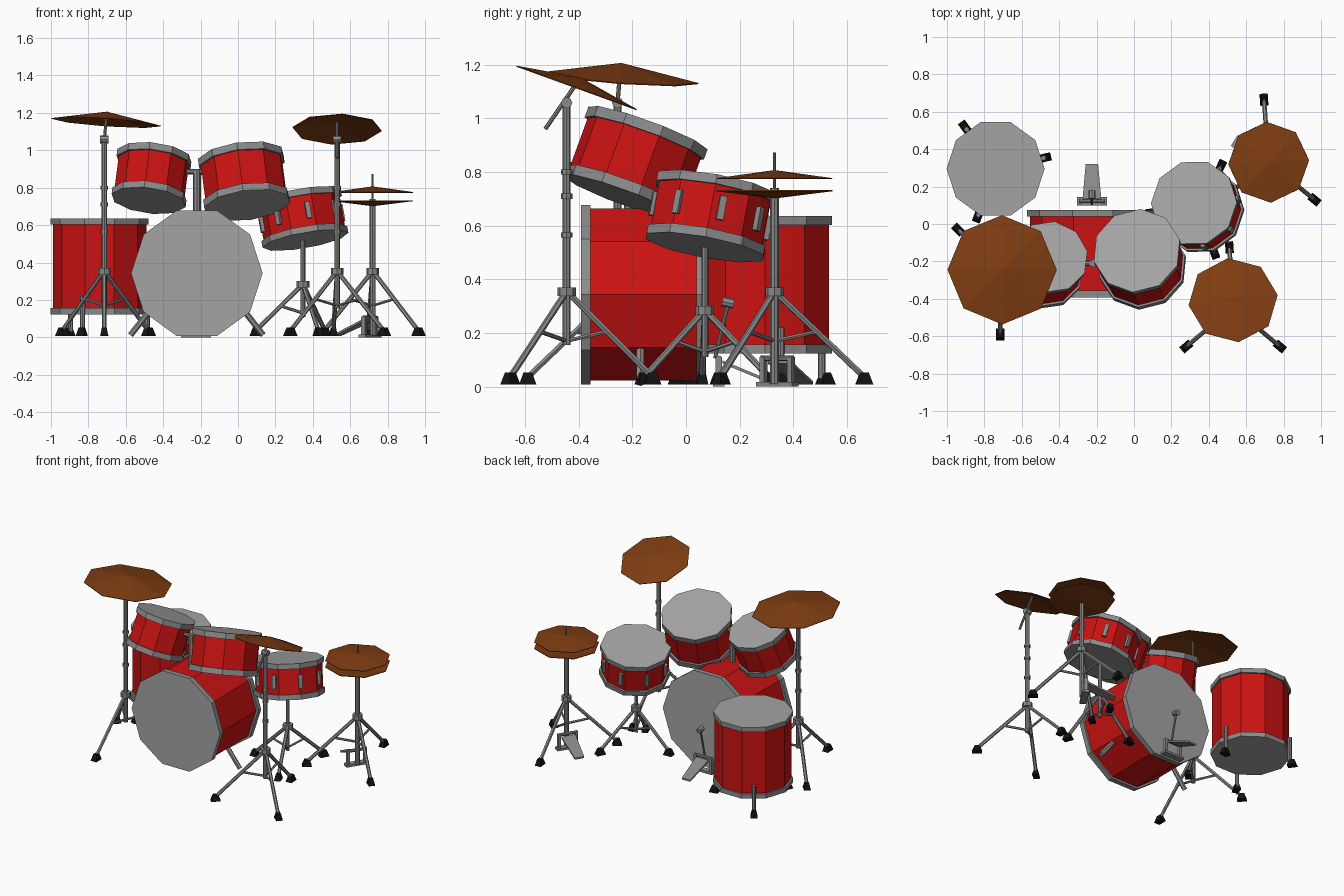
import bpy, bmesh, math
from mathutils import Vector, Matrix

cube = bpy.data.objects.get("Cube")
if cube:
    bpy.data.objects.remove(cube, do_unlink=True)


def material(name, r, g, b):
    m = bpy.data.materials.new(name)
    m.use_nodes = True
    m.diffuse_color = (r, g, b, 1)
    m.node_tree.nodes["Principled BSDF"].inputs["Base Color"].default_value = (r, g, b, 1)
    return m


RED = material("shell red", 0.60, 0.006, 0.006)
HEAD = material("drum head grey", 0.37, 0.37, 0.37)
HOOP = material("hoop grey", 0.26, 0.26, 0.26)
METAL = material("stand metal", 0.25, 0.25, 0.25)
BRONZE = material("cymbal bronze", 0.21, 0.046, 0.006)
BLACK = material("rubber black", 0.006, 0.006, 0.006)


def add(name, verts, faces, mats, matrix=None):
    mesh = bpy.data.meshes.new(name)
    mesh.from_pydata(verts, [], faces)
    for m in mats:
        mesh.materials.append(m)
    ob = bpy.data.objects.new(name, mesh)
    bpy.context.collection.objects.link(ob)
    if matrix:
        ob.matrix_world = matrix
    return ob


def along(p0, axis):
    """Frame at p0 whose local z follows the axis."""
    rot = Vector((0, 0, 1)).rotation_difference(Vector(axis).normalized())
    return Matrix.Translation(p0) @ rot.to_matrix().to_4x4()


def prism(name, p0, p1, r0, r1, n, mat, top_mat=None, phase=0):
    """N-sided tube from p0 to p1; the end cap at p1 may have its own colour."""
    p0, p1 = Vector(p0), Vector(p1)
    h = (p1 - p0).length
    verts = [(r * math.cos(phase + 2 * math.pi * i / n), r * math.sin(phase + 2 * math.pi * i / n), z)
             for r, z in ((r0, 0), (r1, h)) for i in range(n)]
    faces = [(i, (i + 1) % n, n + (i + 1) % n, n + i) for i in range(n)]
    faces += [tuple(reversed(range(n))), tuple(range(n, 2 * n))]
    ob = add(name, verts, faces, [mat, top_mat or mat], along(p0, p1 - p0))
    ob.data.polygons[-1].material_index = 1
    return ob


def tube(name, p0, p1, r=0.012, n=8):
    return prism(name, p0, p1, r, r, n, METAL)


def box(name, matrix, bottom, top, z0, z1, mat=METAL):
    """Block with separate bottom and top half-sizes."""
    v = [(sx * hx, sy * hy, z) for (hx, hy), z in ((bottom, z0), (top, z1))
         for sx, sy in ((-1, -1), (1, -1), (1, 1), (-1, 1))]
    f = [(3, 2, 1, 0), (4, 5, 6, 7)] + [(i, (i + 1) % 4, 4 + (i + 1) % 4, 4 + i) for i in range(4)]
    return add(name, v, f, [mat], matrix)


def drum(name, end, axis, height, r, hoop=0.035, phase=0.0, inset=0.012):
    """Ten-sided drum hanging below its playing head, with hoops and two heads."""
    end, ax = Vector(end), Vector(axis).normalized()
    far = end - ax * height
    ph = math.radians(phase)
    prism(name + "_shell", far + ax * hoop * 0.5, end - ax * hoop * 0.5, r - inset, r - inset, 10, RED, phase=ph)
    prism(name + "_top_hoop", end - ax * hoop, end, r, r, 10, HOOP, HEAD, ph)
    low = prism(name + "_bottom_hoop", far, far + ax * hoop, r, r, 10, HOOP, HOOP, ph)
    low.data.materials[1] = HEAD
    low.data.polygons[-2].material_index = 1
    low.data.polygons[-1].material_index = 0


def foot(name, x, y, angle):
    m = Matrix.Translation((x, y, 0)) @ Matrix.Rotation(angle, 4, 'Z')
    box(name, m, (0.032, 0.022), (0.016, 0.013), 0.008, 0.052, BLACK)


def tripod(name, x, y, hub, low, feet):
    """Hub, three braced legs and rubber feet around a pole."""
    prism(name + "_hub", (x, y, hub - 0.018), (x, y, hub + 0.015), 0.034, 0.034, 8, METAL)
    for i, (fx, fy) in enumerate(feet):
        a, b = Vector((x, y, hub)), Vector((fx, fy, 0.035))
        tube(f"{name}_leg_{i}", a, b, 0.012, 6)
        tube(f"{name}_brace_{i}", (x, y, low), a.lerp(b, 0.47), 0.008, 6)
        foot(f"{name}_foot_{i}", fx, fy, math.atan2(fy - y, fx - x))


def cymbal(name, centre, axis, r, height, phase=0):
    """Shallow eight-sided cone."""
    n = 8
    v = [(r * math.cos(phase + math.tau * i / n), r * math.sin(phase + math.tau * i / n), 0) for i in range(n)]
    ob = add(name, v + [(0, 0, height)], [(i, (i + 1) % n, n) for i in range(n)], [BRONZE], along(centre, axis))
    mod = ob.modifiers.new("thickness", 'SOLIDIFY')
    mod.thickness = 0.004


# Drums
drum("bass_drum", (-0.22, -0.392, 0.343), (0, -1, 0), 0.467, 0.352, 0.036, 0, 0.015)
drum("floor_tom", (-0.74, 0.295, 0.635), (0, 0, 1), 0.512, 0.262, 0.033)
drum("right_tom", (-0.447, -0.175, 0.972), (0.12, 0.34, 0.93), 0.258, 0.203, 0.038, 10)
drum("left_tom", (0.015, -0.142, 0.963), (-0.12, 0.34, 0.93), 0.275, 0.237, 0.04, 14)
snare_top, snare_axis = Vector((0.32, 0.113, 0.752)), Vector((-0.17, 0.18, 0.97)).normalized()
drum("snare", snare_top, snare_axis, 0.24, 0.233, 0.035)

# Snare lugs, spaced evenly round the shell
frame = along(snare_top - snare_axis * 0.12, snare_axis)
for i in range(8):
    m = frame @ Matrix.Rotation(math.radians(10 + 45 * i), 4, 'Z') @ Matrix.Translation((0.215, 0, 0))
    box(f"snare_lug_{i}", m, (0.015, 0.013), (0.015, 0.013), -0.045, 0.045)

# Tom mount on the bass drum
tube("tom_mount_post", (-0.22, -0.21, 0.64), (-0.22, -0.21, 0.9), 0.021)
tube("tom_mount_bar", (-0.34, -0.21, 0.885), (-0.1, -0.21, 0.885), 0.014)

# Bass drum spurs
for side, nm in ((-1, "right"), (1, "left")):
    tube(f"bass_spur_{nm}", (-0.22 + side * 0.25, -0.17, 0.145), (-0.22 + side * 0.355, -0.17, 0.012), 0.016, 6)

# Floor tom legs
for i, (x, y) in enumerate(((-0.905, 0.52), (-0.475, 0.355), (-0.835, 0.04))):
    ang = math.atan2(y - 0.295, x + 0.74)
    lx, ly = -0.74 + 0.262 * math.cos(ang), 0.295 + 0.262 * math.sin(ang)
    tube(f"floor_tom_leg_{i}", (lx, ly, 0.03), (lx, ly, 0.22), 0.014)
    foot(f"floor_tom_foot_{i}", x, y, ang)

# Boom cymbal stands: pole, collars, pivot and arm
for name, x, y, feet, arm0, arm1 in (
        ("crash_stand", 0.53, -0.445, ((0.28, -0.655), (0.78, -0.655), (0.51, -0.125)),
         (0.53, -0.525, 0.96), (0.53, -0.395, 1.15)),
        ("ride_stand", -0.715, -0.255, ((-0.715, -0.59), (-0.94, -0.03), (-0.48, -0.025)),
         (-0.717, -0.258, 1.03), (-0.702, -0.243, 1.2))):
    tripod(name, x, y, 0.355, 0.17, feet)
    tube(name + "_pole", (x, y, 0.155), (x, y, 1.05), 0.015)
    for z in (0.565, 0.71, 0.8):
        tube(f"{name}_collar", (x, y, z - 0.01), (x, y, z + 0.01), 0.021)
    tube(name + "_pivot", (x - 0.022, y, 1.058), (x + 0.022, y, 1.058), 0.021)
    tube(name + "_arm", arm0, arm1, 0.008)
cymbal("crash_cymbal", (0.53, -0.407, 1.115), (0, 0.34, 0.94), 0.24, 0.04, math.radians(7))
cymbal("ride_cymbal", (-0.705, -0.245, 1.152), (0.07, 0.07, 1), 0.293, 0.055)

# Snare stand with a three-armed basket
tripod("snare_stand", 0.347, 0.07, 0.285, 0.13, ((0.465, 0.31), (0.43, -0.155), (0.095, 0.06)))
tube("snare_stand_pole", (0.347, 0.07, 0.11), (0.347, 0.07, 0.53), 0.013)

# Hi-hat stand and its pair of cymbals
tripod("hihat_stand", 0.72, 0.33, 0.355, 0.17, ((0.695, 0.665), (0.965, 0.13), (0.46, 0.125)))
tube("hihat_pole", (0.72, 0.33, 0.01), (0.72, 0.33, 0.74), 0.016)
tube("hihat_rod", (0.72, 0.33, 0.7), (0.72, 0.33, 0.872), 0.005)
cymbal("hihat_top_cymbal", (0.72, 0.33, 0.777), (0, 0, 1), 0.216, 0.03, math.radians(3))
cymbal("hihat_bottom_cymbal", (0.72, 0.33, 0.732), (0, 0, 1), 0.216, -0.027, math.radians(3))


def pedal(name, x, y, turn):
    """Base bar, two uprights, axle and a tapered sloping footboard."""
    m = Matrix.Translation((x, y, 0)) @ Matrix.Rotation(math.radians(turn), 4, 'Z')
    box(name + "_base", m, (0.08, 0.022), (0.08, 0.022), 0, 0.016)
    for s in (-1, 1):
        box(name + "_upright", m @ Matrix.Translation((s * 0.06, 0, 0)), (0.01, 0.012), (0.01, 0.012), 0.01, 0.11)
    tube(name + "_axle", m @ Vector((-0.07, 0, 0.105)), m @ Vector((0.07, 0, 0.105)), 0.011)
    # Footboard: wide near the axle, narrow at the heel
    v = [(sx * w, yy, z + dz) for dz in (0, 0.012) for w, yy, z in ((0.05, 0.015, 0.085), (0.033, 0.2, 0.008))
         for sx in (-1, 1)]
    f = [(0, 2, 3, 1), (4, 5, 7, 6), (0, 1, 5, 4), (2, 6, 7, 3), (0, 4, 6, 2), (1, 3, 7, 5)]
    add(name + "_footboard", v, f, [METAL], m)


pedal("bass_pedal", -0.225, 0.122, 0)
pedal("hihat_pedal", 0.705, 0.34, 58)
tube("beater_rod", (-0.225, 0.108, 0.105), (-0.225, 0.155, 0.3), 0.007)
tube("beater_head", (-0.225, 0.135, 0.318), (-0.225, 0.178, 0.308), 0.019)
